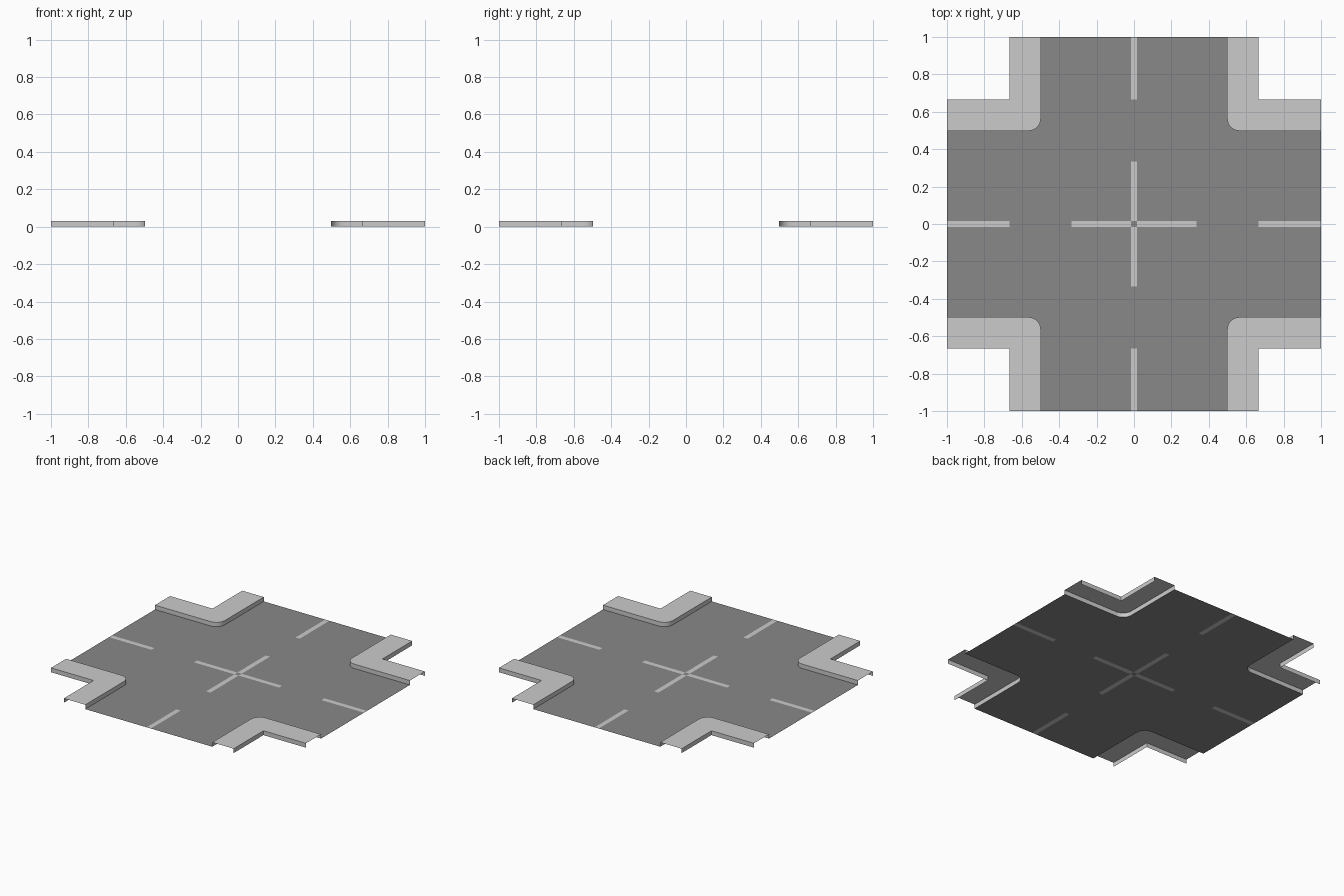
import bpy, math

if "Cube" in bpy.data.objects:
    bpy.data.objects.remove(bpy.data.objects["Cube"])

LINE = 1 / 60      # half width of the painted lines
ROAD = 0.498       # half width of the road
OUT = 2 / 3        # outer edge of the pavement
R = 1 / 15         # kerb corner radius
H = 0.031          # kerb height
T = 1 / 3


def make(name, verts, faces, mirror=True):
    mesh = bpy.data.meshes.new(name)
    mesh.from_pydata(verts, [], faces)
    mesh.update()
    ob = bpy.data.objects.new(name, mesh)
    bpy.context.collection.objects.link(ob)
    if mirror:
        m = ob.modifiers.new("mirror", 'MIRROR')
        m.use_axis = (True, True, False)
        m.merge_threshold = 0.0001
    return ob


def rect(x0, x1, y0, y1):
    return [(x0, y0, 0), (x1, y0, 0), (x1, y1, 0), (x0, y1, 0)]


# rounded kerb line of one corner, from the +x arm to the +y arm
kerb = [(1, ROAD)]
for i in range(7):
    a = math.radians(270 - 15 * i)
    kerb.append((ROAD + R + R * math.cos(a), ROAD + R + R * math.sin(a)))
kerb.append((ROAD, 1))

# road surface: one quadrant with notches for the lines, plus centre square
quad = [(LINE, LINE), (T, LINE), (T, 0), (OUT, 0), (OUT, LINE), (1, LINE)]
quad += kerb
quad += [(LINE, 1), (LINE, OUT), (0, OUT), (0, T), (LINE, T)]
n = len(quad)
verts = [(x, y, 0) for x, y in quad] + rect(0, LINE, 0, LINE)
road = make("road", verts, [range(n), range(n, n + 4)])
tri = road.modifiers.new("triangulate", 'TRIANGULATE')
tri.ngon_method = 'BEAUTY'
asphalt = bpy.data.materials.new("asphalt")
asphalt.diffuse_color = (0.25, 0.25, 0.25, 1)
asphalt.use_nodes = True
asphalt.node_tree.nodes["Principled BSDF"].inputs["Base Color"].default_value = asphalt.diffuse_color
road.data.materials.append(asphalt)

# painted lines: four around the centre, four at the road ends
for label, a, b in (("centre", LINE, T), ("end", OUT, 1)):
    for side, s in (("positive", 1), ("negative", -1)):
        lo, hi = sorted((s * a, s * b))
        make(f"{label}_line_x_{side}", rect(lo, hi, -LINE, LINE), [range(4)], False)
        make(f"{label}_line_y_{side}", rect(-LINE, LINE, lo, hi), [range(4)], False)

# pavements: top with kerb wall and outer wall, open below and at the ends
loop = kerb + [(OUT, 1), (OUT, OUT), (1, OUT)]
k, n = len(kerb), len(loop)
verts = [(x, y, z) for z in (0, H) for x, y in loop]
faces = [[n + i for i in reversed(range(n))]]
for i in list(range(k - 1)) + [k, k + 1]:
    faces.append((i + 1, i, n + i, n + i + 1))
pavement = make("pavement", verts, faces)
tri = pavement.modifiers.new("triangulate", 'TRIANGULATE')
tri.ngon_method = 'BEAUTY'
bpy.context.view_layer.objects.active = pavement
pavement.select_set(True)
bpy.ops.object.shade_smooth_by_angle(angle=math.radians(30))
